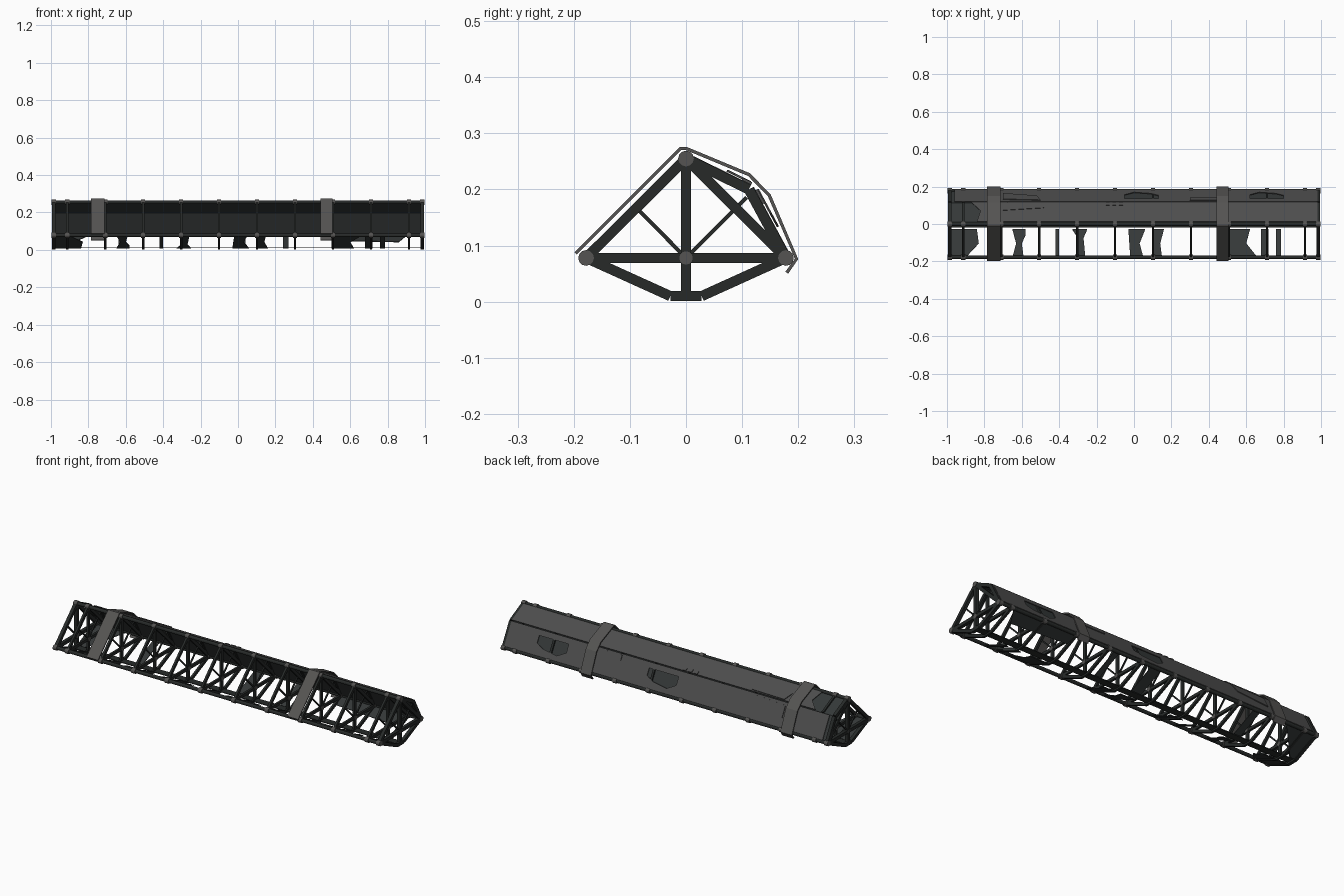
import bpy, bmesh, math
from mathutils import Vector

if "Cube" in bpy.data.objects:
    bpy.data.objects.remove(bpy.data.objects["Cube"])

def mat(name, c):
    m = bpy.data.materials.new(name)
    m.diffuse_color = (*c, 1)
    m.use_nodes = True
    m.node_tree.nodes["Principled BSDF"].inputs["Base Color"].default_value = m.diffuse_color
    return m

STEEL = mat("dark_steel", (0.02, 0.023, 0.022))
SKIN = mat("grey_plate", (0.075, 0.075, 0.075))
INNER = mat("inner_plate", (0.035, 0.04, 0.04))
BAND = mat("band_grey", (0.09, 0.088, 0.085))

# Cross-section nodes (y, z)
TOP, FRONT, BACK, MID = (0, .255), (-.178, .078), (.178, .078), (0, .078)
SHOULDER, KEEL_F, KEEL_B = (.112, .2), (-.028, .01), (.028, .01)

def finish(bm, name, m):
    bmesh.ops.recalc_face_normals(bm, faces=bm.faces)
    me = bpy.data.meshes.new(name)
    bm.to_mesh(me)
    bm.free()
    me.materials.append(m)
    o = bpy.data.objects.new(name, me)
    bpy.context.collection.objects.link(o)
    return o

def prism(bm, pts, d):
    """Flat polygon extruded by vector d."""
    lo = [bm.verts.new(p) for p in pts]
    hi = [bm.verts.new(Vector(p) + Vector(d)) for p in pts]
    bm.faces.new(lo)
    bm.faces.new(hi)
    n = len(pts)
    for i in range(n):
        bm.faces.new((lo[i], lo[(i + 1) % n], hi[(i + 1) % n], hi[i]))

def beam(bm, x, a, b, w, dx):
    """Rectangular bar lying in a cross-section plane."""
    a, b = Vector(a), Vector(b)
    n = (b - a).normalized()
    n = Vector((-n.y, n.x)) * w / 2
    prism(bm, [(x - dx / 2, *p) for p in (a + n, b + n, b - n, a - n)], (dx, 0, 0))

def tube(bm, x0, x1, c, r, seg=12):
    pts = [(x0, c[0] + r * math.cos(i * math.tau / seg), c[1] + r * math.sin(i * math.tau / seg))
           for i in range(seg)]
    prism(bm, pts, (x1 - x0, 0, 0))

def plate(bm, a, b, poly, t=.004, off=0):
    """Plate between section points a and b; poly holds (x, fraction a->b)."""
    a, b = Vector(a), Vector(b)
    n = (b - a).normalized()
    n = Vector((-n.y, n.x))
    pts = [(x, *(a.lerp(b, f) + n * off)) for x, f in poly]
    prism(bm, pts, (0, n.x * t, n.y * t))

def rect(x0, x1, f0=0, f1=1):
    return [(x0, f0), (x1, f0), (x1, f1), (x0, f1)]

STATIONS = [-.985] + [-.913 + .203 * i for i in range(10)] + [.985]

# Longerons and their collars
bm = bmesh.new()
for c in (TOP, FRONT, BACK):
    tube(bm, -.99, .99, c, .0095)
finish(bm, "longerons", STEEL)
bm = bmesh.new()
for c in (TOP, FRONT, BACK):
    for x in STATIONS:
        tube(bm, x - .011, x + .011, c, .014)
for x in STATIONS:
    tube(bm, x - .009, x + .009, MID, .012)
finish(bm, "collars", BAND)

# Cross frames: heavy at the ends, lighter between
bm = bmesh.new()
for x in STATIONS:
    end = abs(x) > .95
    w, dx = (.018, .018) if end else (.016, .012)
    bars = [(TOP, FRONT), (FRONT, BACK), (TOP, BACK), (TOP, SHOULDER), (SHOULDER, BACK),
            (TOP, MID), (FRONT, KEEL_F), (KEEL_F, KEEL_B), (KEEL_B, BACK), (MID, (0, .01))]
    for a, b in bars:
        beam(bm, x, a, b, w, dx)
    beam(bm, x, MID, (-.086, .165), .007, .007)
    beam(bm, x, MID, (.108, .186), .007, .007)
finish(bm, "cross_frames", STEEL)

# Keel strip
bm = bmesh.new()
prism(bm, [(-.985, -.02, .01), (.985, -.02, .01), (.985, .02, .01), (-.985, .02, .01)], (0, 0, .004))
finish(bm, "keel_strip", STEEL)

# Inner lining behind the rear skin
bm = bmesh.new()
plate(bm, TOP, SHOULDER, rect(-.98, .98), off=-.004)
plate(bm, SHOULDER, BACK, rect(-.98, .98), off=-.004)
finish(bm, "inner_lining", INNER)

# Upper rear skin, torn away at the left end
bm = bmesh.new()
plate(bm, TOP, SHOULDER, [(-.84, .08), (.98, .08), (.98, 1), (-.87, 1), (-.82, .6)], off=.006)
finish(bm, "upper_skin", SKIN)

# Lower rear skin with torn holes
bm = bmesh.new()
for x0, x1 in ((-.96, -.05), (.13, .62), (.8, .98)):
    plate(bm, SHOULDER, BACK, rect(x0, x1, 0, .95), off=.006)
for x0, x1 in ((-.05, .13), (.62, .8)):
    plate(bm, SHOULDER, BACK, rect(x0, x1, 0, .22), off=.006)
    plate(bm, SHOULDER, BACK, [(x0, .55), (x0 + .05, .75), (x1 - .04, .65), (x1, .5), (x1, .95), (x0, .95)], off=.006)
finish(bm, "lower_skin", SKIN)

# Bent scraps and small fittings standing off the skin
bm = bmesh.new()
plate(bm, TOP, SHOULDER, [(-.7, .6), (-.48, .72), (-.48, .95), (-.68, .98)], off=.011)
plate(bm, SHOULDER, BACK, [(-.7, .12), (-.5, .05), (-.52, .4), (-.7, .6)], off=.012)
plate(bm, SHOULDER, BACK, rect(.3, .45, .05, .25), off=.01)
for i in range(3):
    plate(bm, TOP, SHOULDER, rect(-.15 + i * .035, -.13 + i * .035, .85, 1), off=.01)
finish(bm, "skin_scraps", SKIN)

# Remains of the lower front and lower rear plating
bm = bmesh.new()
front_bits = [
    [(-.98, 0), (-.9, 0), (-.83, .5), (-.84, 1), (-.98, 1)],
    [(-.65, 0), (-.59, 0), (-.6, .5), (-.58, .8), (-.58, 1), (-.65, 1), (-.63, .5)],
    [(-.31, 0), (-.26, 0), (-.27, .7), (-.25, 1), (-.33, 1), (-.3, .7)],
    [(-.02, 0), (.05, 0), (.03, .5), (.06, 1), (-.03, 1)],
    [(.1, 0), (.15, 0), (.14, .5), (.16, 1), (.1, 1)],
    [(.5, 0), (.66, 0), (.6, .5), (.62, 1), (.5, 1)],
    rect(.68, .72), rect(.76, .785), rect(-.42, -.4)]
for p in front_bits:
    plate(bm, FRONT, KEEL_F, p, off=-.004)
for p in ([(.5, 0), (.9, 0), (.86, .5), (.52, .4)], rect(.24, .27), rect(-.64, -.6),
          rect(-.02, .04), [(-.98, 0), (-.8, 0), (-.95, 1), (-.98, 1)]):
    plate(bm, BACK, KEEL_B, p, off=0)
finish(bm, "lower_plating", INNER)

# Two strap bands wrapped over the truss
outer = [(-.199, .088), (-.011, .276), (.001, .276), (.114, .229), (.151, .191), (.2, .076), (.182, .05)]
for name, x0, x1 in (("left_band", -.785, -.715), ("right_band", .44, .505)):
    bm = bmesh.new()
    vs = [(bm.verts.new((x0, *p)), bm.verts.new((x1, *p))) for p in outer]
    for (a, b), (c, d) in zip(vs, vs[1:]):
        bm.faces.new((a, b, d, c))
    o = finish(bm, name, BAND)
    s = o.modifiers.new("thickness", "SOLIDIFY")
    s.thickness = .006
    s.offset = -1
